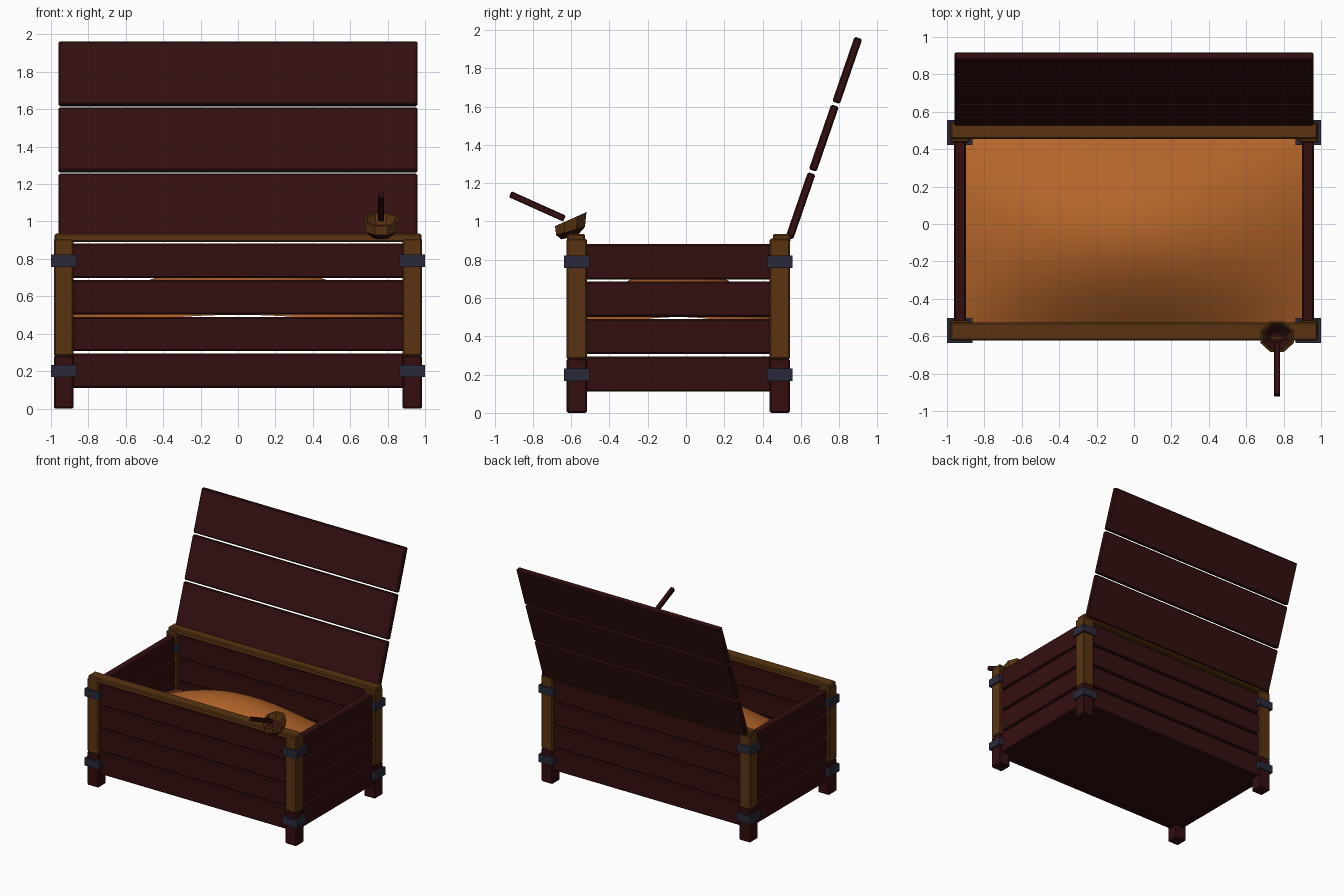
import bpy, bmesh
from math import cos, sin, pi, atan2, hypot, radians
from mathutils import Vector, Matrix

cube = bpy.data.objects.get("Cube")
if cube:
    bpy.data.objects.remove(cube)


def material(name, rgb):
    m = bpy.data.materials.new(name)
    m.use_nodes = True
    m.diffuse_color = (*rgb, 1)
    bsdf = m.node_tree.nodes["Principled BSDF"]
    bsdf.inputs["Base Color"].default_value = (*rgb, 1)
    bsdf.inputs["Roughness"].default_value = 0.9
    return m


RED = material("dark red wood", (0.034, 0.0045, 0.005))
BROWN = material("brown wood", (0.1, 0.034, 0.0055))
IRON = material("blue grey iron", (0.022, 0.022, 0.042))
SAND = material("orange sand", (0.46, 0.13, 0.023))


def finish(name, bm, mats):
    mesh = bpy.data.meshes.new(name)
    bm.to_mesh(mesh)
    bm.free()
    for m in mats:
        mesh.materials.append(m)
    obj = bpy.data.objects.new(name, mesh)
    bpy.context.collection.objects.link(obj)
    return obj


def box(name, center, size, mat, bevel=0.008, tilt=0):
    bm = bmesh.new()
    bmesh.ops.create_cube(bm, size=1, matrix=Matrix.Diagonal((*size, 1)))
    if bevel:
        bmesh.ops.bevel(bm, geom=bm.edges[:], offset=bevel, segments=1, affect='EDGES')
    bm.transform(Matrix.Translation(center) @ Matrix.Rotation(tilt, 4, 'X'))
    return finish(name, bm, [mat])


FRONT, BACK = -0.57, 0.49
MID = (FRONT + BACK) / 2

# Corner posts with dark feet, each held by two iron bands
for side, sx in (("left", 1), ("right", -1)):
    for end, y in (("front", FRONT), ("back", BACK)):
        x = sx * 0.932
        box(f"{end}_{side}_post", (x, y, 0.595), (0.106, 0.106, 0.63), BROWN)
        box(f"{end}_{side}_foot", (x, y, 0.142), (0.106, 0.106, 0.284), RED)
        for level, z in (("lower", 0.2), ("upper", 0.79)):
            box(f"{end}_{side}_{level}_band", (x, y, z), (0.136, 0.134, 0.065), IRON, 0)

# Plank walls
for i in range(4):
    z = 0.203 + i * 0.1955
    for end, y in (("front", FRONT), ("back", BACK)):
        box(f"{end}_plank_{i + 1}", (0, y, z), (1.78, 0.065, 0.184), RED)
    for side, sx in (("left", 1), ("right", -1)):
        box(f"{side}_plank_{i + 1}", (sx * 0.93, MID, z), (0.065, 0.98, 0.184), RED)

# Floor and top rails
box("floor", (0, MID, 0.13), (1.82, 1.02, 0.035), RED, 0)
box("front_rail", (0, -0.575, 0.913), (1.96, 0.095, 0.045), BROWN)
box("back_rail", (0, 0.5, 0.913), (1.96, 0.09, 0.045), BROWN)

# Open lid of three planks
hinge, top = Vector((0, 0.537, 0.905)), Vector((0, 0.903, 1.966))
lean = atan2(top.y - hinge.y, top.z - hinge.z)
for i in range(3):
    box(f"lid_plank_{i + 1}", hinge.lerp(top, (i + 0.5) / 3),
        (1.92, 0.042, (top - hinge).length / 3 - 0.016), RED, tilt=-lean)

# Sand heap, an open surface that sinks towards the walls
bm = bmesh.new()
bmesh.ops.create_grid(bm, x_segments=32, y_segments=24, size=1)
for v in bm.verts:
    u, w = v.co.x, v.co.y
    height = 0.38 + 0.39 * cos(0.4 * pi * u) * cos(0.4 * pi * w)
    v.co = (u * 0.9, MID + w * 0.505, height)
for f in bm.faces:
    f.smooth = True
finish("sand_heap", bm, [SAND])

# Scoop bowl: eight-sided rings going up the outside and down the inside
bm = bmesh.new()
rings = []
for y, z, radius, tilt in ((-0.61, 0.915, 0.045, 12), (-0.603, 0.95, 0.085, 16),
                           (-0.602, 1.012, 0.097, 24), (-0.602, 1.012, 0.082, 24),
                           (-0.606, 0.965, 0.07, 16), (-0.61, 0.935, 0.035, 12)):
    place = Matrix.Translation((0.765, y, z)) @ Matrix.Rotation(radians(tilt), 4, 'X')
    angles = [(k + 0.5) * pi / 4 for k in range(8)]
    rings.append([bm.verts.new(place @ Vector((radius * cos(a), radius * sin(a), 0)))
                  for a in angles])
for level, (low, high) in enumerate(zip(rings, rings[1:])):
    for k in range(8):
        n = (k + 1) % 8
        f = bm.faces.new((low[k], low[n], high[n], high[k]))
        f.material_index = 0 if level in (1, 2, 3) else 1
bm.faces.new(rings[0][::-1]).material_index = 1
bm.faces.new(rings[-1]).material_index = 1
finish("scoop_bowl", bm, [BROWN, RED])

# Scoop handle
start, tip = Vector((0.765, -0.635, 1.015)), Vector((0.765, -0.918, 1.142))
d = tip - start
box("scoop_handle", (start + tip) / 2, (0.032, d.length, 0.034), RED, 0.004,
    tilt=atan2(-d.z, hypot(d.x, d.y)))
